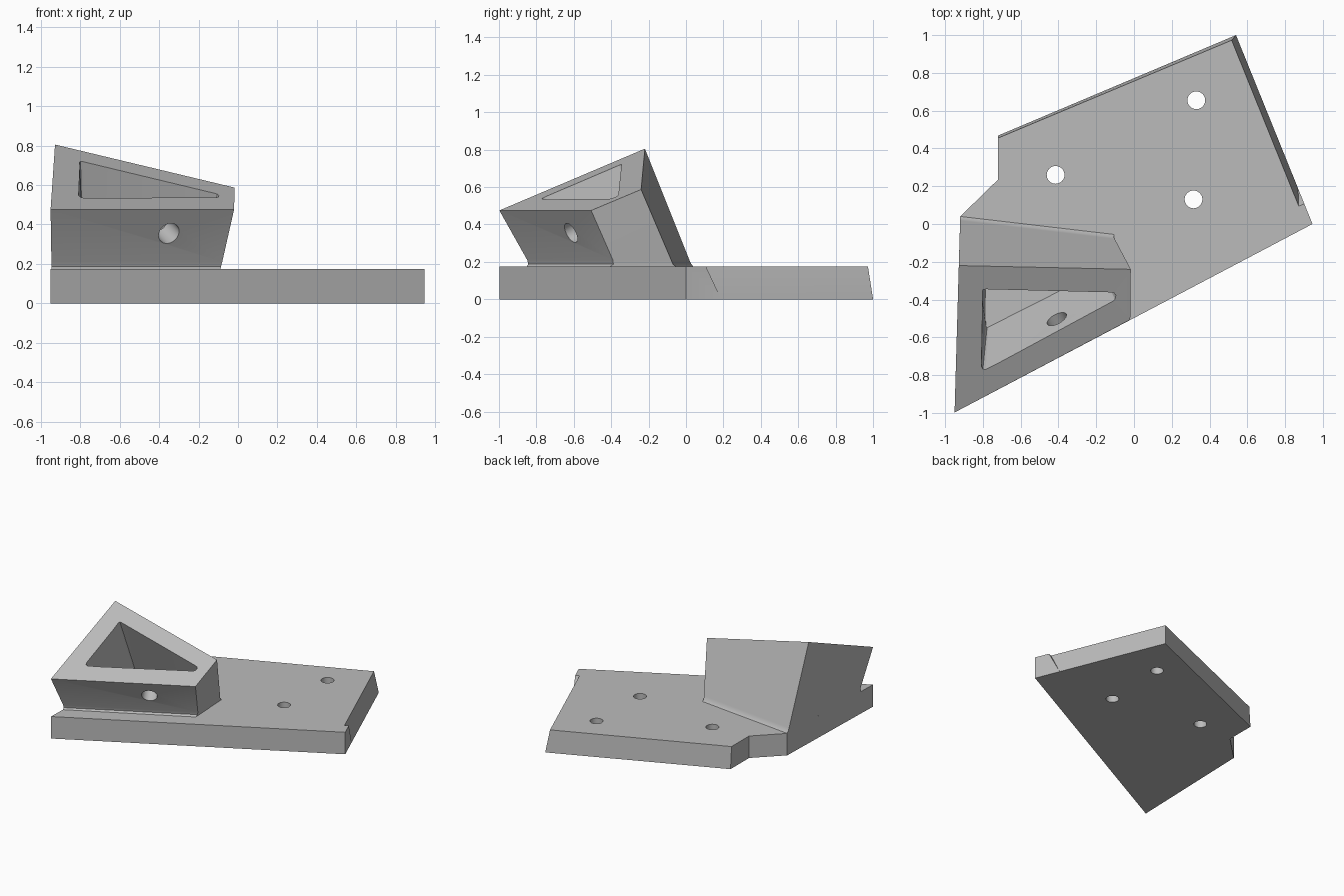
import bpy, bmesh, math
from mathutils import Vector

if "Cube" in bpy.data.objects:
    bpy.data.objects.remove(bpy.data.objects["Cube"])

grey = bpy.data.materials.new("plain grey")
grey.diffuse_color = (0.5, 0.5, 0.5, 1)
grey.use_nodes = True
grey.node_tree.nodes["Principled BSDF"].inputs["Base Color"].default_value = grey.diffuse_color


def loft(name, rings):
    """Solid skinned through rings that share a point count."""
    bm = bmesh.new()
    vs = [[bm.verts.new(p) for p in r] for r in rings]
    n = len(vs[0])
    bm.faces.new(vs[0])
    bm.faces.new(vs[-1])
    for a, b in zip(vs, vs[1:]):
        for i in range(n):
            j = (i + 1) % n
            bm.faces.new((a[i], a[j], b[j], b[i]))
    bmesh.ops.recalc_face_normals(bm, faces=bm.faces)
    me = bpy.data.meshes.new(name)
    bm.to_mesh(me)
    bm.free()
    me.materials.append(grey)
    ob = bpy.data.objects.new(name, me)
    bpy.context.collection.objects.link(ob)
    return ob


def cylinder(name, start, end, r, n=32):
    start, end = Vector(start), Vector(end)
    q = (end - start).to_track_quat('Z', 'Y')
    circle = [q @ Vector((r * math.cos(2 * math.pi * i / n), r * math.sin(2 * math.pi * i / n), 0))
              for i in range(n)]
    return loft(name, [[start + c for c in circle], [end + c for c in circle]])


def cut(target, cutter):
    mod = target.modifiers.new("cut", 'BOOLEAN')
    mod.operation, mod.solver, mod.object = 'DIFFERENCE', 'EXACT', cutter
    bpy.context.view_layer.objects.active = target
    bpy.ops.object.modifier_apply(modifier=mod.name)
    bpy.data.objects.remove(cutter)


def left_x(y):
    """Shared left side plane of plate and block."""
    return -0.95 + 0.029 * (y + 0.998)


PLATE = 0.175

# Base plate with a slightly leaning back edge
front_side = [(-0.95, -0.998), (0.945, 0)]
left_notch = [(-0.72, 0.235), (-0.92, 0.04)]
bottom = front_side + [(0.54, 1.0), (-0.72, 0.468)] + left_notch
top = front_side + [(0.546, 0.985), (-0.72, 0.455)] + left_notch
plate = loft("base_plate", [[(x, y, 0) for x, y in bottom], [(x, y, PLATE) for x, y in top]])

# Sloped cut along the right edge, stopping short of the front corner
corner, along, out = Vector((0.945, 0, 0)), Vector((-0.375, 0.927, 0)), Vector((0.927, 0.375, 0))
section = [(-0.0402, 0.22), (0.0037, -0.02), (0.1, -0.02), (0.1, 0.22)]
cut(plate, loft("edge_cutter", [
    [corner + along * (0.115 + (PLATE - z) * 0.51) + out * o + Vector((0, 0, z)) for o, z in section],
    [corner + along * 1.3 + out * o + Vector((0, 0, z)) for o, z in section]]))

# Screw holes
for x, y in ((0.33, 0.655), (0.315, 0.13), (-0.415, 0.26)):
    cut(plate, cylinder("hole_cutter", (x, y, -0.1), (x, y, 0.3), 0.047))

# Leaning block, flared where it meets the plate: front left, front right, back right, back left
block = loft("angled_block", [
    [(left_x(-0.852), -0.852, PLATE), (-0.088, -0.405, PLATE), (-0.107, -0.055, PLATE), (left_x(0.04), 0.04, PLATE)],
    [(left_x(-0.843), -0.843, 0.188), (-0.086, -0.388, 0.188), (-0.107, -0.07, 0.188), (left_x(0.028), 0.028, 0.188)],
    [(left_x(-0.849), -0.849, 0.21), (-0.080, -0.391, 0.21), (-0.102, -0.079, 0.21), (left_x(0.018), 0.018, 0.21)],
    [(-0.95, -0.998, 0.475), (-0.02, -0.507, 0.475), (-0.017, -0.24, 0.587), (left_x(-0.22), -0.22, 0.805)]])


# Triangular pocket running down square to the sloped top
def top_z(x, y):
    return 0.475 + 0.464 * (-0.49 * (x + 0.95) + 0.93 * (y + 0.995))


def drop(x, y):
    d = top_z(x, y) - PLATE
    return (x - 0.227 * d, y + 0.43 * d)


tip = [(-0.125, -0.362), (-0.105, -0.365), (-0.096, -0.378), (-0.1, -0.397), (-0.11, -0.408)]
mouth = [(-0.803, -0.358), (-0.798, -0.347), (-0.785, -0.345)] + tip + [
    (-0.77, -0.762), (-0.785, -0.77), (-0.8, -0.768), (-0.808, -0.755)]
floor = [(-0.79, -0.14), (-0.785, -0.13), (-0.77, -0.129)] + [drop(*p) for p in tip] + [
    (-0.76, -0.54), (-0.77, -0.546), (-0.778, -0.548), (-0.785, -0.538)]
mouth = [Vector((x, y, top_z(x, y))) for x, y in mouth]
floor = [Vector((x, y, PLATE)) for x, y in floor]
cut(block, loft("pocket_cutter", [[m + (f - m) * 1.03 for m, f in zip(mouth, floor)],
                                  [f + (m - f) * 1.15 for m, f in zip(mouth, floor)]]))

# Cross hole through the front wall into the pocket
centre, axis = Vector((-0.35, -0.615, 0.355)), Vector((-0.466, 0.885, 0.487)).normalized()
cut(block, cylinder("cross_hole_cutter", centre - axis * 0.15, centre + axis * 0.2, 0.057))

# Keep hard edges, smooth the hole walls and flares
for ob in (plate, block):
    bpy.ops.object.select_all(action='DESELECT')
    ob.select_set(True)
    bpy.context.view_layer.objects.active = ob
    bpy.ops.object.shade_smooth_by_angle(angle=math.radians(25))
